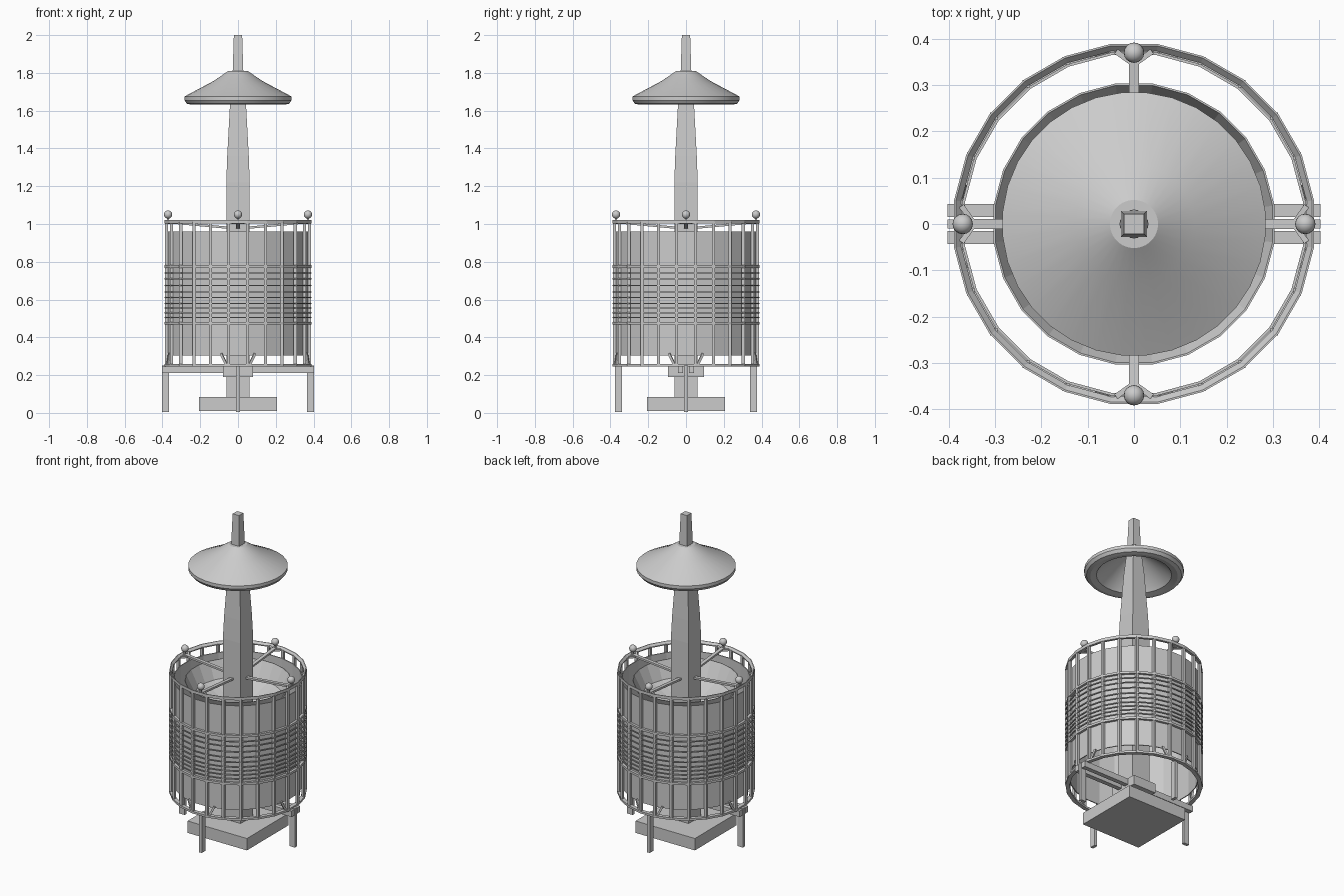
import bpy, bmesh, math
from mathutils import Vector, Matrix

cube = bpy.data.objects.get("Cube")
if cube:
    bpy.data.objects.remove(cube)

grey = bpy.data.materials.new("plain grey")
grey.use_nodes = True
grey.diffuse_color = (0.6, 0.6, 0.6, 1)
grey.node_tree.nodes["Principled BSDF"].inputs["Base Color"].default_value = (0.6, 0.6, 0.6, 1)
SIDES = 24


def finish(name, bm, smooth=False):
    bmesh.ops.recalc_face_normals(bm, faces=bm.faces)
    mesh = bpy.data.meshes.new(name)
    bm.to_mesh(mesh)
    bm.free()
    mesh.materials.append(grey)
    obj = bpy.data.objects.new(name, mesh)
    bpy.context.collection.objects.link(obj)
    if smooth:
        bpy.ops.object.select_all(action='DESELECT')
        obj.select_set(True)
        bpy.context.view_layer.objects.active = obj
        bpy.ops.object.shade_smooth_by_angle(angle=math.radians(25))
    return obj


def add_box(bm, x0, x1, y0, y1, z0, z1):
    m = Matrix.Translation(((x0 + x1) / 2, (y0 + y1) / 2, (z0 + z1) / 2))
    bmesh.ops.create_cube(bm, size=1, matrix=m @ Matrix.Diagonal((x1 - x0, y1 - y0, z1 - z0, 1)))


def add_bar(bm, a, b, width, depth):
    a, b = Vector(a), Vector(b)
    rot = (b - a).to_track_quat('Z', 'Y').to_matrix().to_4x4()
    size = Matrix.Diagonal((width, depth, (b - a).length, 1))
    bmesh.ops.create_cube(bm, size=1, matrix=Matrix.Translation((a + b) / 2) @ rot @ size)


def add_lathe(bm, profile, sides):
    rings = []
    for r, z in profile:
        ring = []
        for i in range(sides):
            a = 2 * math.pi * (i + 0.5) / sides
            ring.append(bm.verts.new((r * math.cos(a), r * math.sin(a), z)))
        rings.append(ring)
    for low, high in zip(rings, rings[1:] + rings[:1]):
        for i in range(sides):
            j = (i + 1) % sides
            bm.faces.new((low[i], low[j], high[j], high[i]))


def add_hoop(bm, inner, outer, z0, z1):
    add_lathe(bm, [(inner, z0), (outer, z0), (outer, z1), (inner, z1)], SIDES)


def polar(r, degrees, z):
    a = math.radians(degrees)
    return (r * math.cos(a), r * math.sin(a), z)


# Square foot and the block under the column
bm = bmesh.new()
add_box(bm, -0.207, 0.207, -0.207, 0.207, 0.01, 0.085)
finish("foot_slab", bm)
bm = bmesh.new()
add_box(bm, -0.08, 0.08, -0.095, 0.095, 0.19, 0.25)
finish("collar_block", bm)

# Tapered square column
bm = bmesh.new()
previous = None
for half, z in [(0.062, 0.08), (0.062, 1.22), (0.057, 1.36), (0.042, 1.64), (0.028, 1.81), (0.022, 2.0)]:
    ring = [bm.verts.new((sx * half, sy * half, z)) for sx, sy in [(-1, -1), (1, -1), (1, 1), (-1, 1)]]
    if previous:
        for i in range(4):
            j = (i + 1) % 4
            bm.faces.new((previous[i], previous[j], ring[j], ring[i]))
    else:
        bm.faces.new(ring)
    previous = ring
bm.faces.new(previous)
finish("column", bm)

# Hollow conical canopy with a rounded rim
bm = bmesh.new()
add_lathe(bm, [(0.03, 1.81), (0.052, 1.81), (0.13, 1.757), (0.285, 1.675), (0.285, 1.655), (0.272, 1.637),
               (0.25, 1.632), (0.215, 1.64), (0.195, 1.665), (0.12, 1.73), (0.03, 1.79)], 32)
finish("canopy", bm, True)

# Wide thin drum just inside the cage, with a smaller bowl in its mouth
bm = bmesh.new()
add_hoop(bm, 0.368, 0.374, 0.305, 0.96)
finish("drum", bm)
bm = bmesh.new()
add_lathe(bm, [(0.302, 0.95), (0.306, 0.95), (0.258, 0.845), (0.05, 0.755), (0.05, 0.76), (0.254, 0.85)], SIDES)
finish("inner_bowl", bm)

# Cage hoops and upright bars
bm = bmesh.new()
add_lathe(bm, [(0.376, 1.003), (0.392, 1.003), (0.392, 1.022), (0.388, 1.022), (0.376, 1.009)], SIDES)
finish("top_hoop", bm)
bm = bmesh.new()
add_hoop(bm, 0.368, 0.392, 0.245, 0.258)
finish("bottom_hoop", bm)
bm = bmesh.new()
for z in (0.475, 0.775):
    add_hoop(bm, 0.377, 0.392, z - 0.007, z + 0.007)
finish("cage_bands", bm)
bm = bmesh.new()
for z in (0.505, 0.53, 0.555, 0.58, 0.61, 0.64, 0.675, 0.71, 0.74):
    add_hoop(bm, 0.386, 0.392, z - 0.003, z + 0.003)
finish("cage_wires", bm)
bm = bmesh.new()
for i in range(SIDES):
    angle = 360 * (i + 0.5) / SIDES
    add_bar(bm, polar(0.382, angle, 0.25), polar(0.382, angle, 1.01), 0.016, 0.016)
finish("cage_bars", bm)

# Paired rails and four legs
bm = bmesh.new()
for side in (-1, 1):
    y = side * 0.029
    add_box(bm, -0.403, 0.403, y - 0.014, y + 0.014, 0.21, 0.247)
finish("support_rails", bm)
bm = bmesh.new()
for side in (-1, 1):
    x = side * 0.384
    add_box(bm, x - 0.019, x + 0.019, -0.01, 0.01, 0.005, 0.25)
    y = side * 0.357
    add_box(bm, -0.01, 0.01, y - 0.018, y + 0.018, 0.005, 0.25)
finish("legs", bm)

# Spokes with gussets and ball finials on the top hoop
spokes, gussets, balls = bmesh.new(), bmesh.new(), bmesh.new()
for angle in range(0, 360, 90):
    add_bar(spokes, polar(0.05, angle, 0.98), polar(0.375, angle, 1.01), 0.022, 0.012)
    for turn in (-6, 6):
        add_bar(gussets, polar(0.345, angle, 1.005), polar(0.375, angle + turn, 1.008), 0.012, 0.012)
    bmesh.ops.create_uvsphere(balls, u_segments=16, v_segments=10, radius=0.022,
                              matrix=Matrix.Translation(polar(0.37, angle, 1.05)))
    add_bar(balls, polar(0.37, angle, 1.005), polar(0.37, angle, 1.04), 0.01, 0.01)
finish("spokes", spokes)
finish("spoke_gussets", gussets)
finish("ball_finials", balls, True)

# Short slanted struts between drum and bottom hoop
bm = bmesh.new()
for angle in range(0, 360, 90):
    for side in (-1, 1):
        add_bar(bm, polar(0.374, angle + side * 14, 0.315), polar(0.378, angle + side * 9, 0.25), 0.012, 0.012)
finish("drum_struts", bm)
